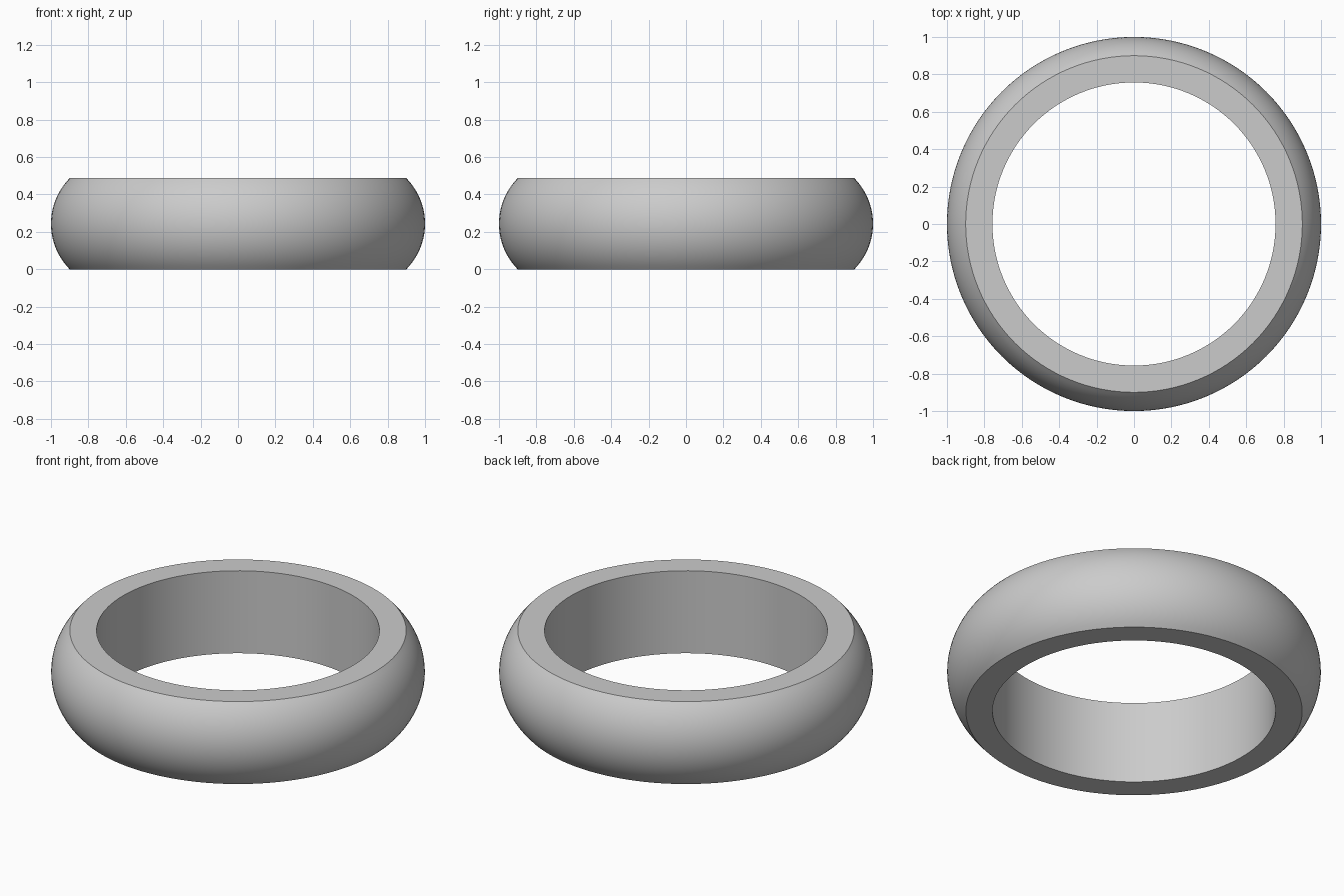
import bpy, bmesh, math

cube = bpy.data.objects.get("Cube")
if cube:
    bpy.data.objects.remove(cube, do_unlink=True)

HEIGHT, INNER, RIM, OUTER = 0.487, 0.757, 0.9, 1.0
SEGMENTS, ARC_STEPS = 128, 20

# Grey metal
metal = bpy.data.materials.new("grey_metal")
metal.use_nodes = True
grey = (0.6, 0.6, 0.6, 1)
metal.diffuse_color = grey
metal.node_tree.nodes["Principled BSDF"].inputs["Base Color"].default_value = grey

# Cross-section: straight bore, flat rims, domed outside on a circular arc
half, bulge = HEIGHT / 2, OUTER - RIM
radius = (half ** 2 + bulge ** 2) / (2 * bulge)
spread = math.asin(half / radius)
profile = [(INNER, HEIGHT), (INNER, 0)]
for i in range(ARC_STEPS + 1):
    a = spread * (2 * i / ARC_STEPS - 1)
    profile.append((OUTER - radius + radius * math.cos(a), half + radius * math.sin(a)))

# Sweep the section round the vertical axis
bm = bmesh.new()
rings = []
for s in range(SEGMENTS):
    t = math.tau * s / SEGMENTS
    rings.append([bm.verts.new((r * math.cos(t), r * math.sin(t), z)) for r, z in profile])
n = len(profile)
for s in range(SEGMENTS):
    a, b = rings[s], rings[(s + 1) % SEGMENTS]
    for i in range(n):
        j = (i + 1) % n
        bm.faces.new((a[i], b[i], b[j], a[j]))
bmesh.ops.recalc_face_normals(bm, faces=bm.faces)
mesh = bpy.data.meshes.new("ring_band")
bm.to_mesh(mesh)
bm.free()
mesh.materials.append(metal)
band = bpy.data.objects.new("ring_band", mesh)
bpy.context.collection.objects.link(band)

# Smooth dome and bore, crisp rim edges
bpy.ops.object.select_all(action="DESELECT")
band.select_set(True)
bpy.context.view_layer.objects.active = band
bpy.ops.object.shade_smooth_by_angle(angle=math.radians(30))
